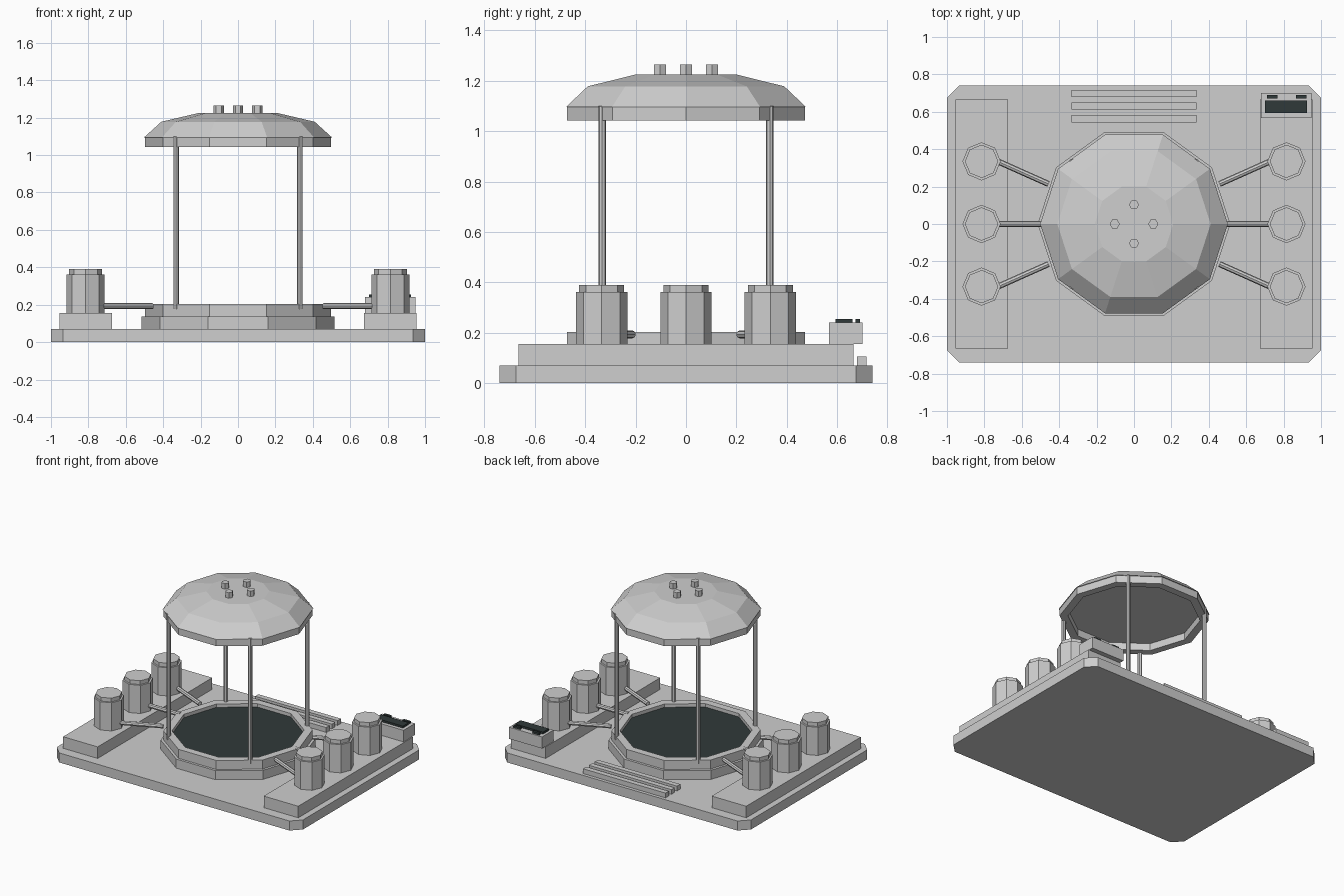
import bpy, bmesh, math
from mathutils import Vector

if "Cube" in bpy.data.objects:
    bpy.data.objects.remove(bpy.data.objects["Cube"])


def material(name, rgb):
    m = bpy.data.materials.new(name)
    m.diffuse_color = (*rgb, 1)
    m.use_nodes = True
    m.node_tree.nodes["Principled BSDF"].inputs["Base Color"].default_value = m.diffuse_color
    return m


GREY = material("light_grey", (0.62, 0.62, 0.62))
DARK = material("dark_slate", (0.03, 0.042, 0.042))


def finish(bm, name, mat):
    bmesh.ops.recalc_face_normals(bm, faces=bm.faces)
    mesh = bpy.data.meshes.new(name)
    bm.to_mesh(mesh)
    bm.free()
    mesh.materials.append(mat)
    obj = bpy.data.objects.new(name, mesh)
    bpy.context.collection.objects.link(obj)
    return obj


def lathe(name, profile, sides, centre=(0, 0), closed=False, mat=GREY):
    """Revolve (radius, z) points; open profiles get end caps."""
    bm = bmesh.new()
    rings = []
    for r, z in profile:
        rings.append([bm.verts.new((centre[0] + r * math.cos(2 * math.pi * i / sides),
                                    centre[1] + r * math.sin(2 * math.pi * i / sides), z))
                      for i in range(sides)])
    pairs = list(zip(rings, rings[1:]))
    if closed:
        pairs.append((rings[-1], rings[0]))
    else:
        bm.faces.new(rings[0])
        bm.faces.new(rings[-1])
    for a, b in pairs:
        for i in range(sides):
            j = (i + 1) % sides
            bm.faces.new((a[i], a[j], b[j], b[i]))
    return finish(bm, name, mat)


def box(name, x0, x1, y0, y1, z0, z1, mat=GREY):
    bm = bmesh.new()
    bmesh.ops.create_cube(bm, size=1)
    for v in bm.verts:
        v.co = ((x0 + x1) / 2 + v.co.x * (x1 - x0),
                (y0 + y1) / 2 + v.co.y * (y1 - y0),
                (z0 + z1) / 2 + v.co.z * (z1 - z0))
    return finish(bm, name, mat)


def rod(name, start, end, radius, sides):
    a, b = Vector(start), Vector(end)
    bm = bmesh.new()
    bmesh.ops.create_cone(bm, cap_ends=True, segments=sides, radius1=radius,
                          radius2=radius, depth=(b - a).length)
    turn = (b - a).to_track_quat('Z', 'Y').to_matrix()
    for v in bm.verts:
        v.co = turn @ v.co + (a + b) / 2
    return finish(bm, name, GREY)


# Base slab with cut corners
bm = bmesh.new()
W, D, C = 1.0, 0.74, 0.065
outline = [(W - C, -D), (W, -D + C), (W, D - C), (W - C, D),
           (-W + C, D), (-W, D - C), (-W, -D + C), (-W + C, -D)]
slab = bm.faces.new([bm.verts.new((x, y, 0)) for x, y in outline])
top = bmesh.ops.extrude_face_region(bm, geom=[slab])
for v in top["geom"]:
    if isinstance(v, bmesh.types.BMVert):
        v.co.z = 0.07
if slab.is_valid is False or not any(all(v.co.z == 0 for v in f.verts) for f in bm.faces):
    bm.faces.new([v for v in bm.verts if v.co.z == 0])
finish(bm, "base_slab", GREY)

# Central basin: lower step, upper ring, dark floor
lathe("basin_step", [(0.515, 0.07), (0.515, 0.137)], 10)
lathe("basin_ring", [(0.44, 0.137), (0.496, 0.137), (0.496, 0.203), (0.44, 0.203)], 10, closed=True)
lathe("basin_floor", [(0.44, 0.137), (0.44, 0.178)], 10, mat=DARK)

# Canopy: hollow rim, faceted dome, four studs
lathe("canopy_rim", [(0.44, 1.043), (0.496, 1.043), (0.496, 1.097), (0.44, 1.097)], 10, closed=True)
lathe("canopy_dome", [(0.502, 1.095), (0.41, 1.178), (0.21, 1.225)], 10)
for i, (x, y) in enumerate([(0.103, 0), (-0.103, 0), (0, 0.103), (0, -0.103)]):
    lathe(f"canopy_stud_{i}", [(0.027, 1.22), (0.027, 1.265)], 6, (x, y))

# Canopy posts
for sx in (-1, 1):
    for sy in (-1, 1):
        lathe("canopy_post", [(0.015, 0.178), (0.015, 1.1)], 8, (sx * 0.331, sy * 0.333))

# Side platforms with tanks and feed pipes
for s in (-1, 1):
    xs = sorted((s * 0.675, s * 0.955))
    box("side_platform", *xs, -0.665, 0.665, 0.07, 0.155)
    for k in (-1, 0, 1):
        y = k * 0.335
        lathe("tank_body", [(0.102, 0.155), (0.102, 0.362)], 8, (s * 0.815, y))
        lathe("tank_cap", [(0.089, 0.36), (0.089, 0.39)], 8, (s * 0.815, y))
        inner = (s * (0.457 if k else 0.47), k * 0.214, 0.193)
        rod("feed_pipe", inner, (s * 0.735, k * 0.338, 0.193), 0.016, 8)

# Control console with dark panel and keys
box("console", 0.68, 0.948, 0.567, 0.70, 0.155, 0.24)
box("console_screen", 0.70, 0.925, 0.593, 0.66, 0.24, 0.255, DARK)
for x in (0.71, 0.865):
    box("console_key", x, x + 0.056, 0.672, 0.69, 0.24, 0.255, DARK)

# Rear slats
for y in (0.563, 0.63, 0.697):
    box("rear_slat", -0.335, 0.335, y - 0.019, y + 0.019, 0.07, 0.105)
